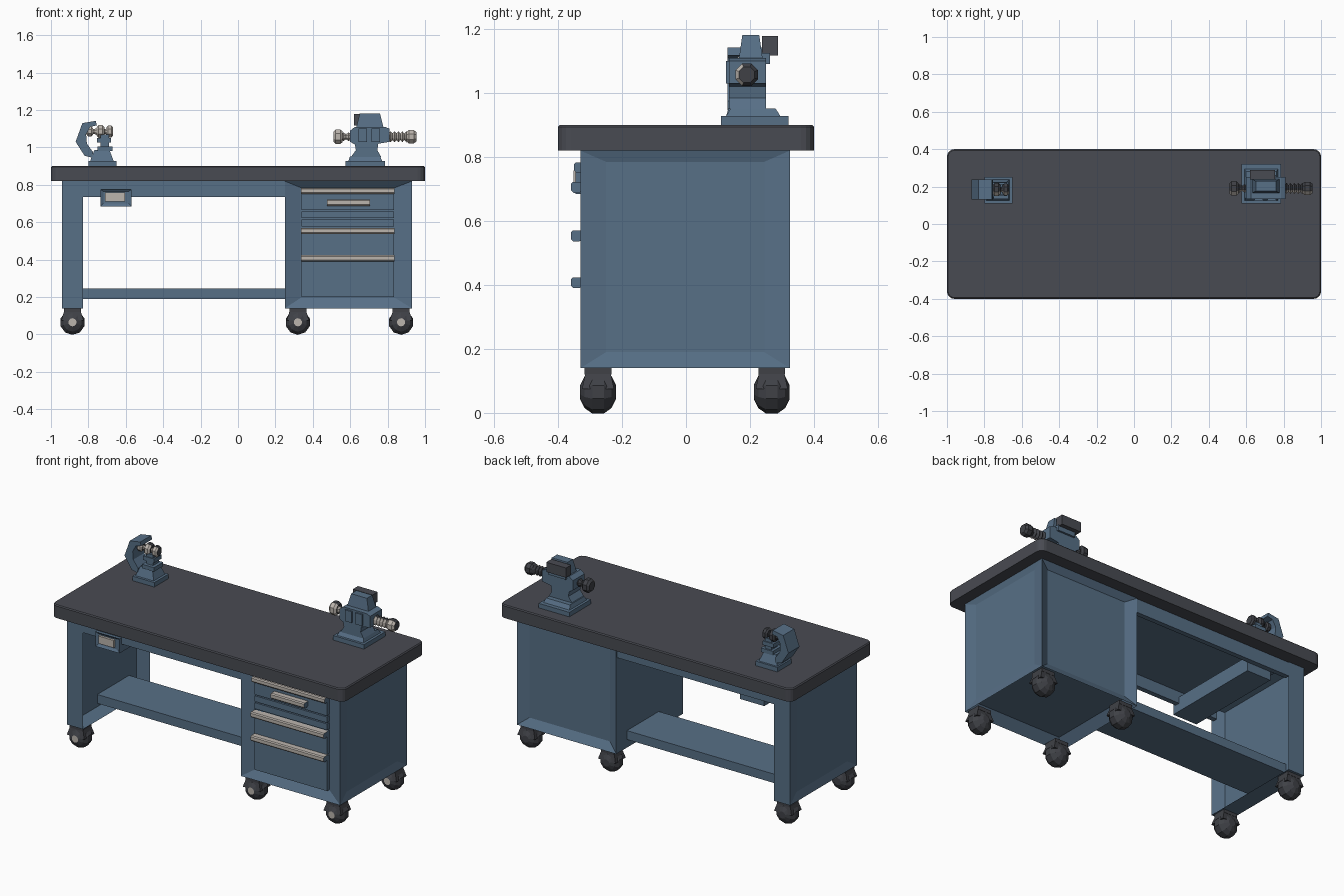
import bpy, bmesh, math
from mathutils import Vector, Matrix

if "Cube" in bpy.data.objects:
    bpy.data.objects.remove(bpy.data.objects["Cube"])


def material(name, rgb):
    m = bpy.data.materials.new(name)
    m.diffuse_color = (*rgb, 1)
    m.use_nodes = True
    m.node_tree.nodes["Principled BSDF"].inputs["Base Color"].default_value = m.diffuse_color
    return m


BLUE = material("steel blue paint", (0.095, 0.16, 0.24))
DARK = material("dark grey top", (0.066, 0.070, 0.084))
RUBBER = material("charcoal metal", (0.050, 0.053, 0.062))
PALE = material("pale metal", (0.50, 0.46, 0.42))


def finish(name, bm, mats, rule=None):
    bmesh.ops.recalc_face_normals(bm, faces=bm.faces)
    bm.normal_update()
    if rule:
        for f in bm.faces:
            f.material_index = rule(f)
    me = bpy.data.meshes.new(name)
    bm.to_mesh(me)
    bm.free()
    for m in mats:
        me.materials.append(m)
    ob = bpy.data.objects.new(name, me)
    bpy.context.collection.objects.link(ob)
    return ob


def box_bm(x0, x1, y0, y1, z0, z1, top=(1, 1)):
    """Box, optionally tapered to a smaller top."""
    bm = bmesh.new()
    bmesh.ops.create_cube(bm, size=1)
    c = Vector(((x0 + x1) / 2, (y0 + y1) / 2, (z0 + z1) / 2))
    for v in bm.verts:
        s = top if v.co.z > 0 else (1, 1)
        v.co = c + Vector((v.co.x * (x1 - x0) * s[0], v.co.y * (y1 - y0) * s[1], v.co.z * (z1 - z0)))
    return bm


def box(name, dims, mat=BLUE, top=(1, 1)):
    return finish(name, box_bm(*dims, top=top), [mat])


def recess(bm, normal, lo, hi, depth):
    """Sink a rectangular panel spanning lo..hi into the face with this normal."""
    n = Vector(normal)
    bm.normal_update()
    face = max(bm.faces, key=lambda f: f.normal.dot(n) * 10 + f.calc_area())
    bmesh.ops.inset_individual(bm, faces=[face], thickness=0.01)
    c = face.calc_center_median()
    for v in face.verts:
        for i in range(3):
            if abs(n[i]) < 0.5:
                v.co[i] = lo[i] if v.co[i] < c[i] else hi[i]
        v.co -= n * depth


def prism(name, pts, axis, a, b, mats, rule=None):
    """Extrude a 2D profile: axis y takes (x, z) points, axis x takes (y, z)."""
    bm = bmesh.new()
    put = (lambda p, t: (p[0], t, p[1])) if axis == 'y' else (lambda p, t: (t, p[0], p[1]))
    f = bm.faces.new([bm.verts.new(put(p, a)) for p in pts])
    new = bmesh.ops.extrude_face_region(bm, geom=[f])['geom']
    d = Vector((0, b - a, 0)) if axis == 'y' else Vector((b - a, 0, 0))
    bmesh.ops.translate(bm, vec=d, verts=[g for g in new if isinstance(g, bmesh.types.BMVert)])
    return finish(name, bm, mats, rule)


def lathe(name, prof, axis, loc, sides, mats, rule=None):
    """Turn (radius, distance) points around the x or y axis through loc."""
    bm = bmesh.new()
    rings = []
    for r, h in prof:
        ring = []
        for i in range(sides):
            t = math.tau * (i + 0.5) / sides
            u, w = r * math.cos(t), r * math.sin(t)
            p = Vector((h, u, w)) if axis == 'x' else Vector((u, h, w))
            ring.append(bm.verts.new(p + Vector(loc)))
        rings.append(ring)
    for a, b in zip(rings, rings[1:]):
        for i in range(sides):
            j = (i + 1) % sides
            bm.faces.new((a[i], a[j], b[j], b[i]))
    bm.faces.new(rings[0])
    bm.faces.new(rings[-1])
    return finish(name, bm, mats, rule)


# Table top with rounded corners
bm = box_bm(-1, 1, -0.4, 0.4, 0.82, 0.9)
upright = [e for e in bm.edges if abs(e.verts[0].co.z - e.verts[1].co.z) > 0.01]
bmesh.ops.bevel(bm, geom=upright, offset=0.04, segments=4, profile=0.5, affect='EDGES')
rim = [e for e in bm.edges if all(v.co.z > 0.89 for v in e.verts)]
bmesh.ops.bevel(bm, geom=rim, offset=0.006, segments=1, affect='EDGES')
finish("table_top", bm, [DARK])

# Drawer cabinet with sunken panels
bm = box_bm(0.25, 0.93, -0.33, 0.325, 0.14, 0.82)
recess(bm, (0, -1, 0), (0.335, 0, 0.195), (0.84, 0, 0.785), 0.03)
recess(bm, (1, 0, 0), (0, -0.25, 0.19), (0, 0.245, 0.785), 0.012)
recess(bm, (0, 1, 0), (0.315, 0, 0.19), (0.865, 0, 0.785), 0.03)
recess(bm, (0, 0, -1), (0.30, -0.28, 0), (0.88, 0.275, 0), 0.05)
finish("cabinet", bm, [BLUE])

# Left leg, a channel open towards the knee space
bm = box_bm(-0.94, -0.83, -0.33, 0.325, 0.14, 0.82)
recess(bm, (-1, 0, 0), (0, -0.25, 0.19), (0, 0.245, 0.785), 0.012)
recess(bm, (1, 0, 0), (0, -0.30, 0.17), (0, 0.295, 0.80), 0.07)
finish("left_leg", bm, [BLUE])

# Shelf, rails and under panel
box("lower_shelf", (-0.905, 0.26, -0.09, 0.22, 0.19, 0.245))
box("front_rail", (-0.84, 0.26, -0.325, -0.295, 0.735, 0.82))
box("back_rail", (-0.84, 0.26, 0.29, 0.32, 0.735, 0.82))
box("under_panel", (-0.84, 0.26, -0.3, 0.3, 0.808, 0.821))

# Hanging drawer on the left
bm = box_bm(-0.735, -0.57, -0.345, 0.285, 0.685, 0.775)
recess(bm, (0, -1, 0), (-0.72, 0, 0.70), (-0.585, 0, 0.765), 0.008)
finish("hanging_drawer", bm, [BLUE])
box("hanging_drawer_pull", (-0.71, -0.605, -0.352, -0.335, 0.712, 0.758), PALE)

# Drawer fronts
for i, (z0, z1) in enumerate([(0.665, 0.783), (0.622, 0.658), (0.577, 0.615), (0.425, 0.570), (0.20, 0.418)]):
    box(f"drawer_front_{i + 1}", (0.34, 0.835, -0.322, -0.29, z0, z1))


# Handles: pale on front and top, blue ends and underside
def handle(name, x0, x1, z0, z1, out):
    pts = [(-0.315, z1), (out + 0.006, z1), (out, z1 - 0.006), (out, z0 + 0.008),
           (out + 0.008, z0), (-0.335, z0), (-0.315, z0 + 0.008)]
    prism(name, pts, 'x', x0, x1, [BLUE, PALE],
          lambda f: int(f.normal.y < -0.5 or f.normal.z > 0.5))


handle("top_handle", 0.338, 0.838, 0.750, 0.783, -0.35)
handle("label_pull", 0.475, 0.705, 0.688, 0.722, -0.36)
handle("middle_handle", 0.338, 0.838, 0.536, 0.570, -0.36)
handle("bottom_handle", 0.338, 0.838, 0.390, 0.424, -0.36)

# Casters
wheel = [(0.022, -0.056), (0.050, -0.042), (0.067, -0.018), (0.067, 0.018), (0.050, 0.042), (0.022, 0.056)]
for i, x in enumerate((-0.885, 0.32, 0.872)):
    for side, y in (("front", -0.275), ("back", 0.268)):
        lathe(f"{side}_caster_wheel_{i + 1}", wheel, 'y', (x, y, 0.065), 10, [RUBBER, PALE],
              lambda f: int(f.normal.y < -0.95))
        box(f"{side}_caster_fork_{i + 1}", (x - 0.06, x + 0.06, y - 0.05, y + 0.05, 0.075, 0.122), RUBBER, (0.75, 0.8))
        box(f"{side}_caster_plate_{i + 1}", (x - 0.045, x + 0.045, y - 0.042, y + 0.042, 0.12, 0.142), RUBBER)


def front_pale(f):
    return int(f.normal.y < -0.35)


def knob(name, x, y, z, r, w):
    prof = [(r * 0.7, -w / 2), (r, -w / 4), (r, w / 4), (r * 0.7, w / 2)]
    lathe(name, prof, 'x', (x, y, z), 8, [RUBBER, PALE], front_pale)


def screw(name, x0, x1, y, z, r, turns):
    prof = []
    for i in range(turns):
        p = (x1 - x0) / turns
        prof += [(r * 0.6, x0 + i * p), (r, x0 + (i + 0.5) * p)]
    lathe(name, prof + [(r * 0.6, x1)], 'x', (0, y, z), 8, [RUBBER, PALE], front_pale)


# Large vise: base, waisted body, jaws and screw
box("vise_base", (0.575, 0.785, 0.11, 0.32, 0.898, 0.928))
box("vise_base_step", (0.59, 0.77, 0.125, 0.295, 0.928, 0.952), top=(0.9, 0.82))
prism("vise_body", [(0.605, 0.95), (0.765, 0.95), (0.745, 0.985), (0.75, 1.02), (0.81, 1.03), (0.81, 1.10),
                    (0.785, 1.11), (0.625, 1.11), (0.60, 1.09), (0.60, 1.03), (0.625, 1.015), (0.63, 0.985)],
      'y', 0.135, 0.25, [BLUE])
box("vise_front_jaw", (0.632, 0.778, 0.165, 0.24, 1.105, 1.182), top=(0.74, 0.7))
box("vise_jaw_plate", (0.62, 0.755, 0.238, 0.288, 1.118, 1.178), DARK)
box("vise_jaw_bridge", (0.64, 0.76, 0.215, 0.262, 1.09, 1.125))
for i, x in enumerate((0.645, 0.715)):
    box(f"vise_rib_{i + 1}", (x, x + 0.045, 0.125, 0.14, 1.03, 1.10))
screw("vise_left_shaft", 0.55, 0.605, 0.19, 1.057, 0.025, 2)
knob("vise_left_knob", 0.535, 0.19, 1.057, 0.042, 0.05)
screw("vise_screw", 0.805, 0.91, 0.19, 1.057, 0.032, 5)
knob("vise_right_knob", 0.927, 0.19, 1.057, 0.038, 0.055)

# Small vise: base, curved arm, anvil and screw
box("small_vise_base", (-0.80, -0.65, 0.11, 0.25, 0.898, 0.928))
box("small_vise_pedestal", (-0.79, -0.665, 0.125, 0.238, 0.928, 0.985), top=(0.65, 0.65))
prism("small_vise_arm", [(-0.78, 0.945), (-0.82, 0.955), (-0.868, 1.03), (-0.832, 1.13), (-0.76, 1.142),
                         (-0.755, 1.118), (-0.79, 1.11), (-0.812, 1.07), (-0.808, 1.02), (-0.775, 0.975)],
      'y', 0.13, 0.238, [BLUE])
box("small_vise_anvil", (-0.752, -0.67, 0.135, 0.225, 0.98, 1.005))
box("small_vise_neck", (-0.735, -0.69, 0.155, 0.215, 1.0, 1.07))
box("small_vise_jaw", (-0.755, -0.68, 0.15, 0.222, 1.025, 1.05))
screw("small_vise_screw", -0.80, -0.68, 0.185, 1.085, 0.022, 4)
knob("small_vise_left_knob", -0.792, 0.185, 1.085, 0.028, 0.035)
knob("small_vise_middle_knob", -0.735, 0.185, 1.085, 0.038, 0.04)
knob("small_vise_right_knob", -0.685, 0.185, 1.085, 0.034, 0.035)
